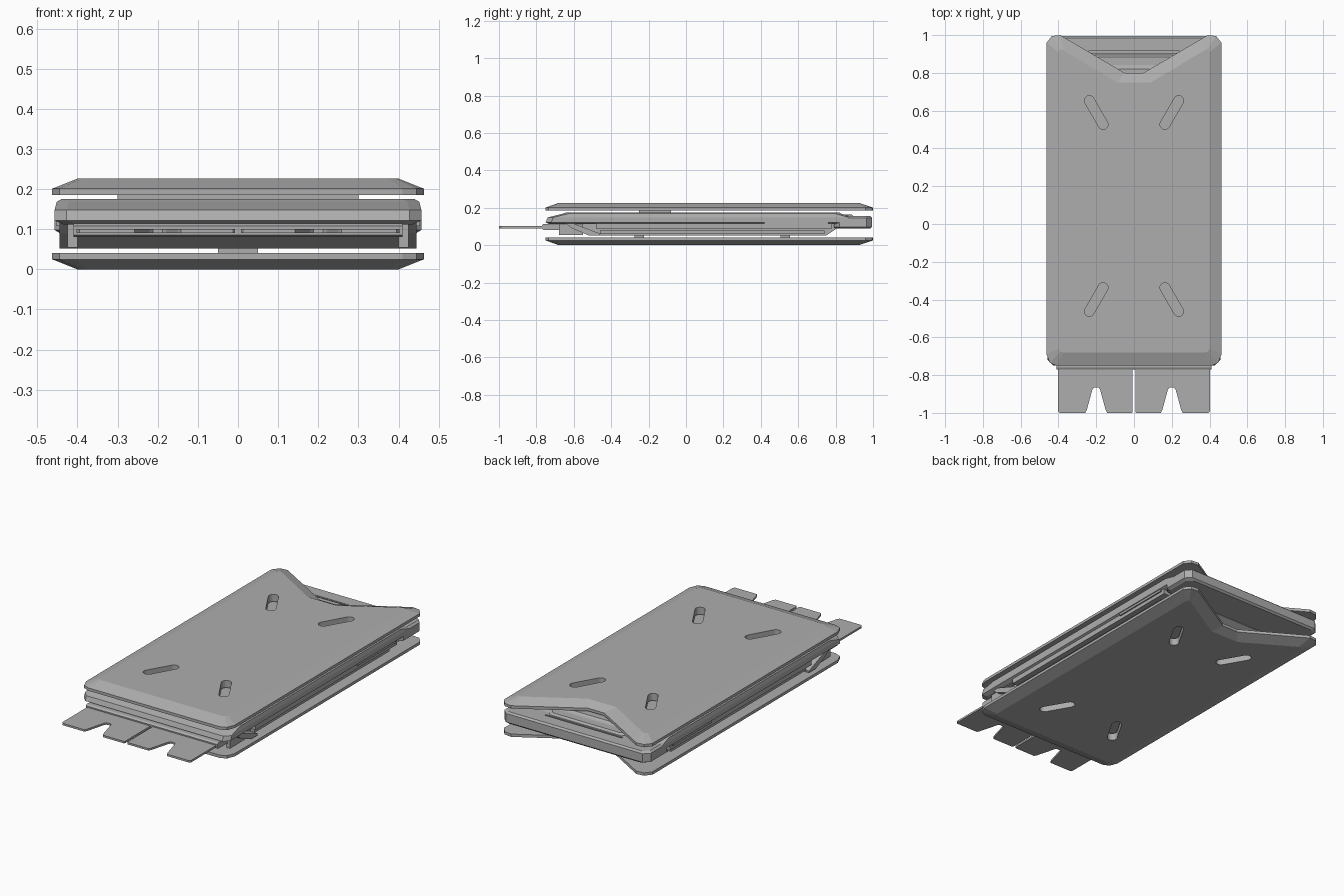
import bpy, bmesh, math
from mathutils import Matrix

if "Cube" in bpy.data.objects:
    bpy.data.objects.remove(bpy.data.objects["Cube"])

grey = bpy.data.materials.new("steel grey")
grey.diffuse_color = (0.42, 0.42, 0.42, 1)
grey.use_nodes = True
grey.node_tree.nodes["Principled BSDF"].inputs["Base Color"].default_value = grey.diffuse_color


def finish(name, bm):
    bmesh.ops.recalc_face_normals(bm, faces=bm.faces)
    mesh = bpy.data.meshes.new(name)
    bm.to_mesh(mesh)
    bm.free()
    mesh.materials.append(grey)
    ob = bpy.data.objects.new(name, mesh)
    bpy.context.collection.objects.link(ob)
    return ob


def loft(name, rings, matrix=None):
    """Closed solid through stacked (outline, height) rings."""
    bm = bmesh.new()
    loops = [[bm.verts.new((x, y, z)) for x, y in pts] for pts, z in rings]
    n = len(loops[0])
    bm.faces.new(loops[0])
    bm.faces.new(loops[-1])
    for a, b in zip(loops, loops[1:]):
        for i in range(n):
            j = (i + 1) % n
            bm.faces.new((a[i], a[j], b[j], b[i]))
    if matrix:
        bm.transform(matrix)
    return finish(name, bm)


def mirrored(half):
    return half + [(-x, y) for x, y in reversed(half)]


def slab(w, y0, y1, c):
    """Rectangle with cut corners."""
    return mirrored([(w - c, y0), (w, y0 + c), (w, y1 - c), (w - c, y1)])


def box(name, x0, x1, y0, y1, z0, z1):
    pts = [(x0, y0), (x1, y0), (x1, y1), (x0, y1)]
    return loft(name, [(pts, z0), (pts, z1)])


def side_profile(name, pts, x0, x1):
    """Side profile in (y, z), extruded along x."""
    m = Matrix(((0, 0, 1, 0), (1, 0, 0, 0), (0, 1, 0, 0), (0, 0, 0, 1)))
    return loft(name, [(pts, x0), (pts, x1)], m)


def cut(target, cutter):
    mod = target.modifiers.new("cut", 'BOOLEAN')
    mod.object = cutter
    mod.solver = 'EXACT'
    bpy.context.view_layer.objects.active = target
    bpy.ops.object.modifier_apply(modifier=mod.name)
    bpy.data.objects.remove(cutter)


def capsule(half_len, r, steps=8):
    pts = []
    for side in (1, -1):
        for i in range(steps + 1):
            a = math.pi * i / steps + (0 if side > 0 else math.pi)
            pts.append((r * math.cos(a), r * math.sin(a) + side * half_len))
    return pts


# Armour plates with a V notch at the rear and four slanted slots
rim = mirrored([(0.41, -0.75), (0.445, -0.735), (0.463, -0.69), (0.463, 0.96),
                (0.435, 0.995), (0.39, 1.0), (0.05, 0.80)])
face = mirrored([(0.375, -0.68), (0.39, -0.675), (0.40, -0.66), (0.40, 0.91),
                 (0.39, 0.925), (0.375, 0.92), (0.09, 0.75)])
for name, heights in (("top_plate", (0.185, 0.201, 0.226)),
                      ("bottom_plate", (0.041, 0.025, 0.0))):
    plate = loft(name, [(rim, heights[0]), (rim, heights[1]), (face, heights[2])])
    for sx in (1, -1):
        for y, lean in ((0.59, -1), (-0.40, 1)):
            m = Matrix.Translation((sx * 0.20, y, 0)) @ Matrix.Rotation(
                sx * lean * math.radians(30), 4, 'Z')
            if lean > 0:
                m = Matrix.Translation((sx * 0.20, y, 0)) @ Matrix.Rotation(
                    sx * math.radians(30), 4, 'Z')
            c = capsule(0.073, 0.026)
            z0, z1 = min(heights) - 0.05, max(heights) + 0.05
            cut(plate, loft("slot_cutter", [(c, z0), (c, z1)], m))

# Upper shell, sloped at front and rear
loft("upper_shell", [(slab(0.435, -0.73, 0.86, 0.03), 0.112),
                     (slab(0.457, -0.75, 0.90, 0.03), 0.122),
                     (slab(0.457, -0.74, 0.90, 0.03), 0.148),
                     (slab(0.452, -0.66, 0.83, 0.03), 0.168),
                     (slab(0.440, -0.64, 0.82, 0.03), 0.175)])

# Rear block with a narrow slot and a raised cover
rear = loft("rear_block", [(slab(0.440, 0.80, 0.985, 0.03), 0.088),
                           (slab(0.457, 0.79, 0.995, 0.03), 0.098),
                           (slab(0.457, 0.79, 0.995, 0.03), 0.146),
                           (slab(0.445, 0.80, 0.985, 0.03), 0.155)])
cut(rear, box("slot_cutter", -0.24, 0.24, 0.905, 0.915, 0.135, 0.2))
loft("rear_cover", [(mirrored([(0.30, 0.80), (0.23, 0.900)]), 0.150),
                    (mirrored([(0.28, 0.80), (0.21, 0.885)]), 0.165)])

# Lower body with sloped nose and tail
side_profile("lower_body", [(-0.62, 0.116), (-0.50, 0.052), (0.75, 0.052),
                            (0.80, 0.085), (0.80, 0.116)], -0.40, 0.40)

for sx, side in ((-1, "left"), (1, "right")):
    def span(a, b):
        return sorted((sx * a, sx * b))

    # Side rails, ribs and nose struts
    r = span(0.39, 0.445)
    box(side + "_rail", *r, -0.48, 0.78, 0.088, 0.122)
    r = span(0.39, 0.425)
    box(side + "_rib", *r, -0.46, 0.74, 0.060, 0.078)
    side_profile(side + "_strut", [(-0.64, 0.115), (-0.60, 0.115), (-0.46, 0.062),
                                   (-0.46, 0.052), (-0.52, 0.052), (-0.61, 0.09)],
                 *span(0.40, 0.445))
    box(side + "_front_bracket", *span(0.40, 0.425), -0.68, -0.55, 0.055, 0.115)
    box(side + "_rail_cap", *span(0.43, 0.453), 0.42, 0.76, 0.108, 0.130)

    # Forked blade
    blade = [(0.007, -0.60), (0.007, -0.995), (0.012, -1.0), (0.142, -1.0),
             (0.150, -0.985), (0.180, -0.875), (0.188, -0.865), (0.212, -0.865),
             (0.220, -0.875), (0.250, -0.985), (0.258, -1.0), (0.395, -1.0),
             (0.402, -0.99), (0.402, -0.60)]
    blade = [(sx * x, y) for x, y in blade]
    loft(side + "_blade", [(blade, 0.090), (blade, 0.101)])

# Blade sleeve
sleeve = side_profile("blade_sleeve", [(-0.77, 0.086), (-0.76, 0.081), (-0.56, 0.081),
                                       (-0.56, 0.114), (-0.76, 0.114), (-0.77, 0.108)],
                      -0.41, 0.41)

# Spacers that hold the plates
box("top_spacer", -0.30, 0.30, -0.25, -0.08, 0.170, 0.186)
for i, y in enumerate((-0.25, 0.53)):
    box("bottom_spacer_%d" % i, -0.05, 0.05, y - 0.025, y + 0.025, 0.036, 0.056)
